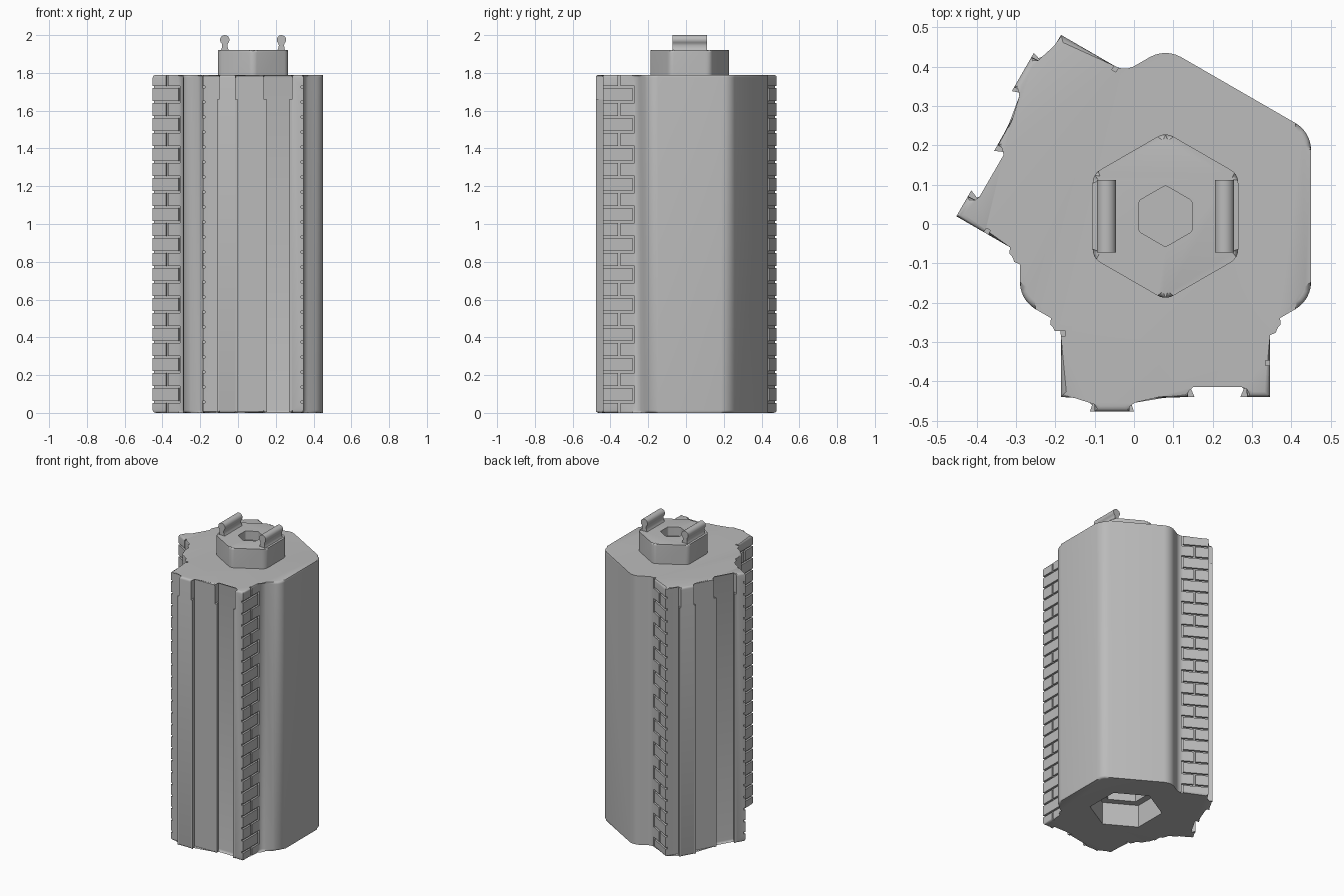
import bpy, bmesh, math
from mathutils import Vector, Matrix

if "Cube" in bpy.data.objects:
    bpy.data.objects.remove(bpy.data.objects["Cube"])

CENTRE = Vector((0.08, 0.02))
TOP = 1.79
BLOCK_TURNS = (0, -120)

grey = bpy.data.materials.new("plain grey")
grey.use_nodes = True
grey.diffuse_color = (0.5, 0.5, 0.5, 1)
grey.node_tree.nodes["Principled BSDF"].inputs["Base Color"].default_value = (0.5, 0.5, 0.5, 1)


def turn(points, degrees):
    m = Matrix.Rotation(math.radians(degrees), 2)
    return [m @ Vector(p) for p in points]


def rounded(corners, steps=6):
    """Outline from (x, y, radius) corners, with arcs at the rounded ones."""
    out = []
    for i, (x, y, r) in enumerate(corners):
        p = Vector((x, y))
        if not r:
            out.append(p)
            continue
        before = (Vector(corners[i - 1][:2]) - p).normalized()
        after = (Vector(corners[(i + 1) % len(corners)][:2]) - p).normalized()
        half = before.angle(after) / 2
        mid = p + (before + after).normalized() * (r / math.sin(half))
        a = p + before * (r / math.tan(half)) - mid
        b = p + after * (r / math.tan(half)) - mid
        sweep = math.atan2(a.x * b.y - a.y * b.x, a.dot(b))
        for k in range(steps + 1):
            out.append(mid + Matrix.Rotation(sweep * k / steps, 2) @ a)
    return out


def hexagon(radius, fillet=0.0):
    return rounded([(radius * math.cos(math.radians(30 + 60 * k)),
                     radius * math.sin(math.radians(30 + 60 * k)), fillet) for k in range(6)])


def finish(name, bm):
    bmesh.ops.recalc_face_normals(bm, faces=bm.faces[:])
    mesh = bpy.data.meshes.new(name)
    bm.to_mesh(mesh)
    bm.free()
    mesh.materials.append(grey)
    ob = bpy.data.objects.new(name, mesh)
    bpy.context.collection.objects.link(ob)
    return ob


def prisms(name, parts, bevel=0.0, ends=(0, 1)):
    """Upright prisms from (outline, z0, z1), with optional rounded rims."""
    bm = bmesh.new()
    for outline, z0, z1 in parts:
        rings = [[bm.verts.new((*(CENTRE + p), z)) for p in outline] for z in (z0, z1)]
        n = len(outline)
        for ring in rings:
            bm.faces.new(ring)
        for i in range(n):
            j = (i + 1) % n
            bm.faces.new((rings[0][i], rings[0][j], rings[1][j], rings[1][i]))
        if bevel:
            rims = [bm.edges.get((rings[e][i], rings[e][i - 1])) for e in ends for i in range(n)]
            bmesh.ops.bevel(bm, geom=rims, offset=bevel, segments=3, profile=0.5,
                            affect='EDGES', clamp_overlap=False)
    return finish(name, bm)


def cut(ob, cutter):
    cutter.hide_render = True
    mod = ob.modifiers.new("cut", 'BOOLEAN')
    mod.operation = 'DIFFERENCE'
    mod.solver = 'EXACT'
    mod.object = cutter
    bpy.context.view_layer.objects.active = ob
    bpy.ops.object.modifier_apply(modifier=mod.name)
    bpy.data.objects.remove(cutter)


def smooth(ob):
    bpy.ops.object.select_all(action='DESELECT')
    ob.select_set(True)
    bpy.context.view_layer.objects.active = ob
    bpy.ops.object.shade_smooth_by_angle(angle=math.radians(35))


# Main column: hexagon with two identical connector blocks
block = [(0.266, -0.2735, 0.05), (0.266, -0.46, 0),
         (0.207, -0.46, 0), (0.207, -0.42, 0), (0.057, -0.42, 0), (0.057, -0.46, 0),
         (-0.092, -0.46, 0), (-0.092, -0.497, 0), (-0.18, -0.497, 0), (-0.18, -0.46, 0),
         (-0.266, -0.46, 0), (-0.266, -0.2735, 0.05)]
second = [(*turn([c[:2]], -120)[0], c[2]) for c in block]
R = 0.08
corners = (block + [(-0.37, -0.2135, R)] + second
           + [(0, 0.427, R), (0.37, 0.2135, R), (0.37, -0.2135, R)])
column = prisms("column", [(rounded(corners), 0, TOP)], bevel=0.014)

# Brick joints on the block sides
courses, first, pitch, w = 22, 0.058, 0.0794, 0.006


def box(side, y0, y1, degrees):
    x0, x1 = side * 0.254, side * 0.29
    return turn([(x0, y0), (x1, y0), (x1, y1), (x0, y1)], degrees)


beds, joints = [], []
for degrees in BLOCK_TURNS:
    for side in (-1, 1):
        for i in range(courses + 1):
            z = first + pitch * i
            if i < courses:
                beds.append((box(side, -0.48, -0.292, degrees), z - w, z + w))
            middle = (i % 2 == 0) == (side > 0)
            y = -0.373 if middle else -0.298
            low = -0.02 if i == 0 else z - pitch
            high = TOP + 0.02 if i == courses else z
            joints.append((box(side, y - w, y + w, degrees), low, high))
cut(column, prisms("bed_cutter", beds))
cut(column, prisms("joint_cutter", joints))

# Stepped socket underneath
cut(column, prisms("socket_cutter", [(hexagon(0.22), -0.05, 0.15)]))
cut(column, prisms("recess_cutter", [(hexagon(0.17), 0.1, 0.23)]))
smooth(column)

# Dovetail flanks on the tongues and grooves, stopping short of the top
flanks = []
for degrees in BLOCK_TURNS:
    for axis, s in ((0.132, 1), (0.132, -1)):
        tri = [(0.075, -0.42), (0.075, -0.46), (0.058, -0.46)]
        flanks.append((turn([(axis + s * x, y) for x, y in tri], degrees), 0.004, 1.66))
    for axis, s in ((-0.136, 1), (-0.136, -1)):
        tri = [(0.044, -0.46), (0.044, -0.497), (0.056, -0.497)]
        flanks.append((turn([(axis + s * x, y) for x, y in tri], degrees), 0.004, 1.66))
prisms("dovetail_flanks", flanks)

# Hexagonal boss with a blind hole
boss = prisms("top_boss", [(hexagon(0.2136, 0.04), TOP - 0.02, 1.92)], bevel=0.012, ends=(1,))
cut(boss, prisms("hole_cutter", [(hexagon(0.078, 0.012), 1.86, 1.95)]))
smooth(boss)

# Snap clips: a rounded bead on a thin stem
bead = [(-0.15 + 0.025 * math.cos(math.radians(a)), 1.975 + 0.025 * math.sin(math.radians(a)))
        for a in range(230, -51, -20)]
profile = ([(-0.178, 1.91), (-0.167, 1.925), (-0.164, 1.945)] + bead
           + [(-0.136, 1.945), (-0.133, 1.928), (-0.12, 1.91)])
for name, s in (("right_clip", 1), ("left_clip", -1)):
    bm = bmesh.new()
    face = bm.faces.new([bm.verts.new((CENTRE.x + s * x, -0.072, z)) for x, z in profile])
    grown = bmesh.ops.extrude_face_region(bm, geom=[face], use_keep_orig=True)
    verts = [v for v in grown["geom"] if isinstance(v, bmesh.types.BMVert)]
    bmesh.ops.translate(bm, verts=verts, vec=(0, 0.184, 0))
    smooth(finish(name, bm))
